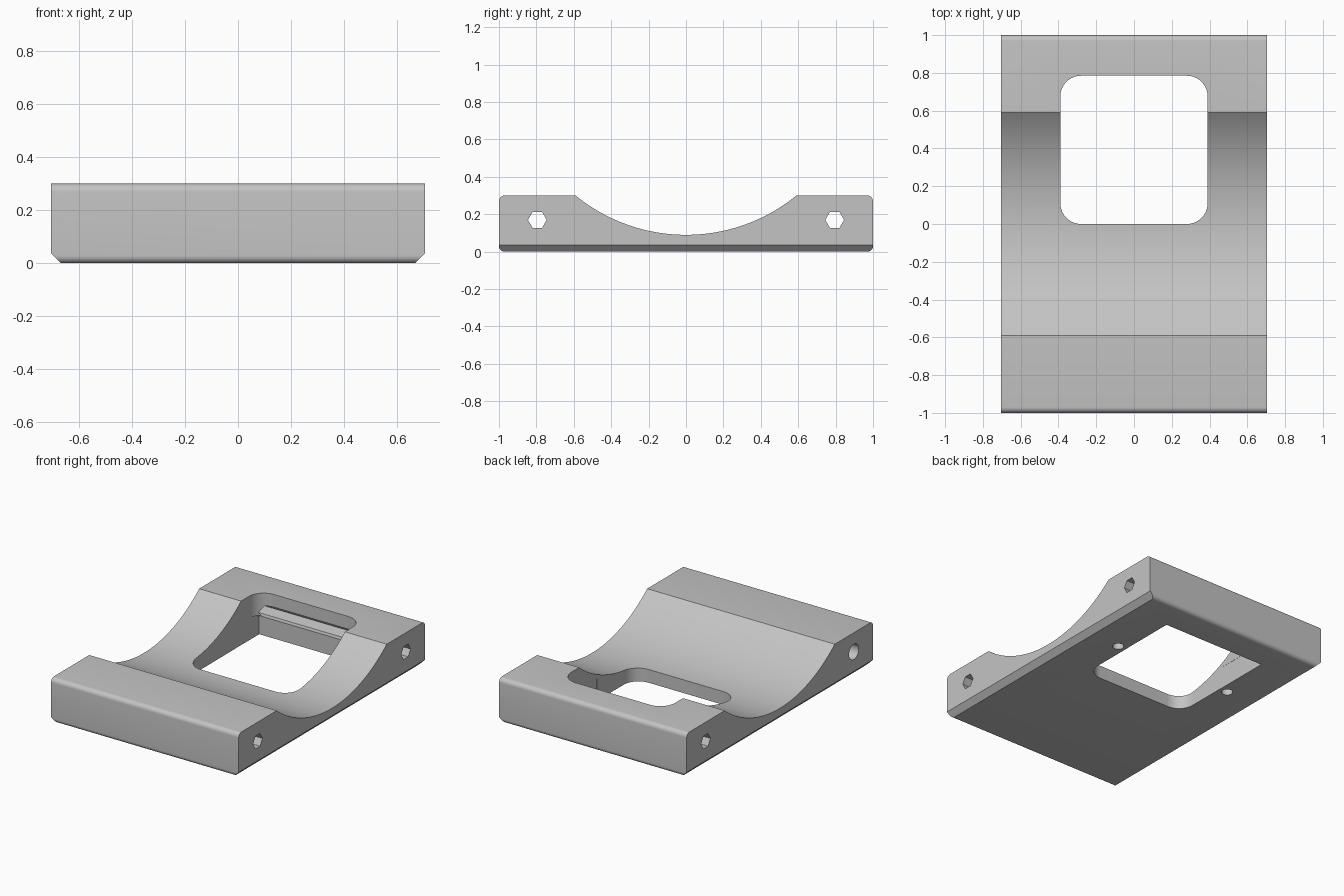
import bpy, bmesh
from math import sin, cos, pi, asin, radians
from mathutils import Vector

cube = bpy.data.objects.get("Cube")
if cube:
    bpy.data.objects.remove(cube, do_unlink=True)

W, L, H = 0.705, 1.0, 0.3      # half width, half length, height
FILLET, CHAMFER = 0.03, 0.037
DIP, DIP_HALF = 0.09, 0.59     # lowest height and half span of the cradle

grey = bpy.data.materials.new("grey_plastic")
grey.use_nodes = True
grey.diffuse_color = (0.55, 0.55, 0.55, 1)
grey.node_tree.nodes["Principled BSDF"].inputs["Base Color"].default_value = grey.diffuse_color


def arc(cu, cv, r, a0, a1, n):
    """Points on an arc, both ends included."""
    return [(cu + r * cos(a0 + (a1 - a0) * i / n), cv + r * sin(a0 + (a1 - a0) * i / n))
            for i in range(n + 1)]


def ring(cu, cv, r, n):
    return arc(cu, cv, r, 0, 2 * pi, n)[:-1]


def rounded_rect(u0, u1, v0, v1, r, n):
    return (arc(u1 - r, v0 + r, r, -pi / 2, 0, n) + arc(u1 - r, v1 - r, r, 0, pi / 2, n)
            + arc(u0 + r, v1 - r, r, pi / 2, pi, n) + arc(u0 + r, v0 + r, r, pi, 1.5 * pi, n))


def prism(name, outline, axis, lo, hi):
    """Extrude an outline along x (outline in y, z) or z (outline in x, y)."""
    def place(p, t):
        return (t, *p) if axis == "x" else (*p, t)
    bm = bmesh.new()
    a = [bm.verts.new(place(p, lo)) for p in outline]
    b = [bm.verts.new(place(p, hi)) for p in outline]
    bm.faces.new(a)
    bm.faces.new(b)
    for i in range(len(a)):
        j = (i + 1) % len(a)
        bm.faces.new((a[i], a[j], b[j], b[i]))
    bmesh.ops.recalc_face_normals(bm, faces=bm.faces)
    mesh = bpy.data.meshes.new(name)
    bm.to_mesh(mesh)
    bm.free()
    mesh.materials.append(grey)
    ob = bpy.data.objects.new(name, mesh)
    bpy.context.collection.objects.link(ob)
    return ob


# Side profile: filleted block with a circular cradle in the top
depth = H - DIP
R = (DIP_HALF ** 2 + depth ** 2) / (2 * depth)
half = asin(DIP_HALF / R)
profile = (arc(-L + FILLET, FILLET, FILLET, pi, 1.5 * pi, 6)
           + arc(L - FILLET, FILLET, FILLET, -pi / 2, 0, 6)
           + arc(L - FILLET, H - FILLET, FILLET, 0, pi / 2, 6)
           + arc(0, DIP + R, R, -pi / 2 + half, -pi / 2 - half, 48)
           + arc(-L + FILLET, H - FILLET, FILLET, pi / 2, pi, 6))
body = prism("cradle_block", profile, "x", -W, W)

# Chamfers along the two long bottom edges
bm = bmesh.new()
bm.from_mesh(body.data)
for s in (-1, 1):
    cut = bmesh.ops.bisect_plane(
        bm, geom=bm.verts[:] + bm.edges[:] + bm.faces[:], dist=1e-5,
        plane_co=Vector((s * W, 0, CHAMFER)), plane_no=Vector((s, 0, -1)), clear_outer=True)
    rim = [e for e in cut["geom_cut"] if isinstance(e, bmesh.types.BMEdge)]
    bmesh.ops.holes_fill(bm, edges=rim, sides=0)
bmesh.ops.recalc_face_normals(bm, faces=bm.faces)
bm.to_mesh(body.data)
bm.free()

# Window, its square lower recess, cross bores and blind screw holes
cutters = [
    prism("window_cutter", rounded_rect(-0.39, 0.39, 0, 0.785, 0.11, 10), "z", -0.1, 0.5),
    prism("recess_cutter", [(-0.391, 0.4), (0.391, 0.4), (0.391, 0.786), (-0.391, 0.786)],
          "z", -0.1, 0.15),
    prism("round_bore_cutter", ring(-0.795, 0.17, 0.052, 24), "x", -1, -0.4),
]
for y in (-0.795, 0.795):
    cutters.append(prism("hex_bore_cutter", ring(y, 0.17, 0.05, 6), "x", -1.1, 1.1))
for x in (-0.45, 0.45):
    cutters.append(prism("screw_hole_cutter", ring(x, 0.38, 0.036, 24), "z", -0.1, 0.08))

bpy.context.view_layer.objects.active = body
for c in cutters:
    c.hide_render = True
    mod = body.modifiers.new("cut", "BOOLEAN")
    mod.operation = "DIFFERENCE"
    mod.solver = "EXACT"
    mod.object = c
    bpy.ops.object.modifier_apply(modifier=mod.name)
    bpy.data.objects.remove(c, do_unlink=True)

# Smooth fillets and cradle, crisp edges elsewhere
bpy.ops.object.select_all(action="DESELECT")
body.select_set(True)
bpy.ops.object.shade_smooth_by_angle(angle=radians(30))
